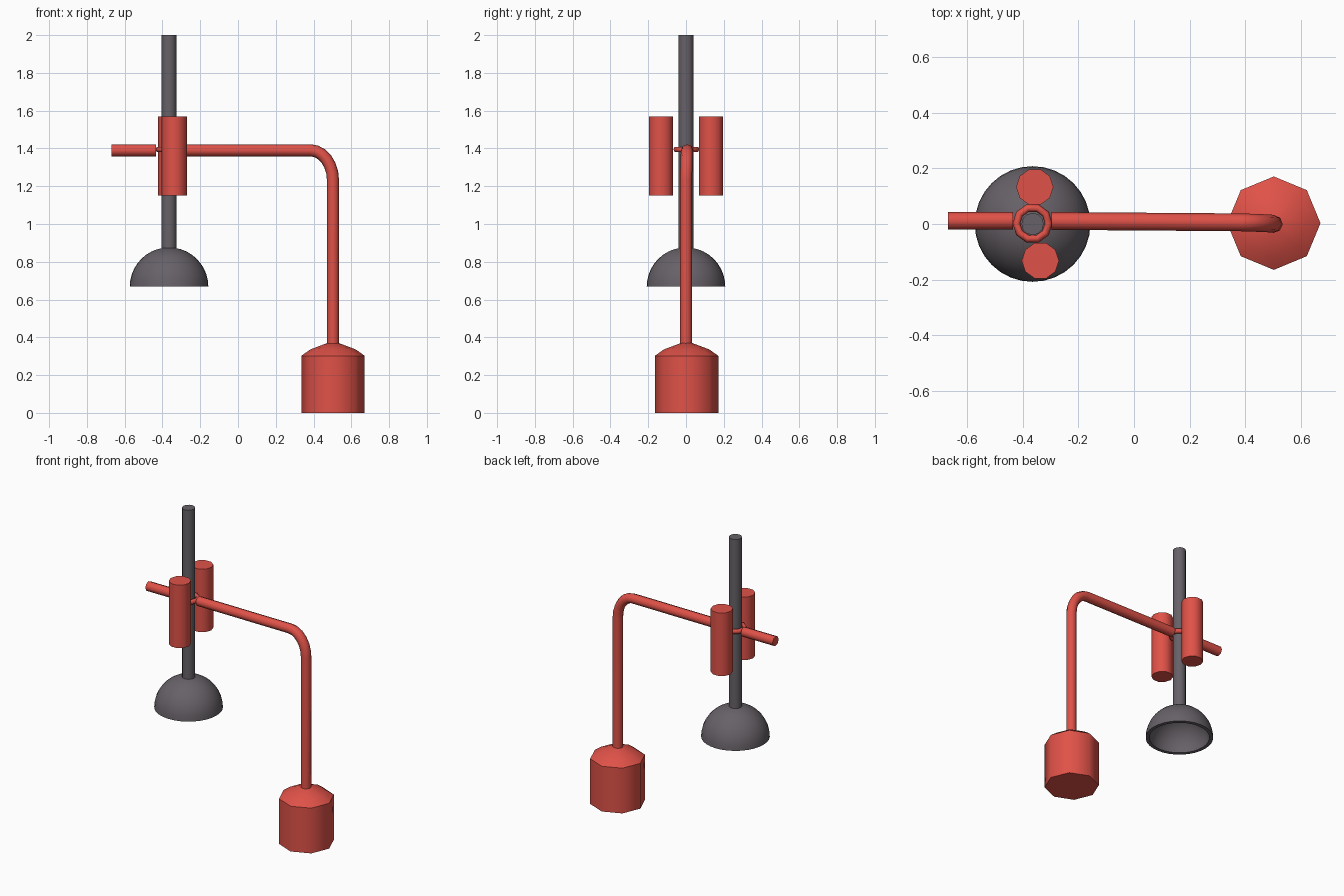
import bpy, bmesh, math

cube = bpy.data.objects.get("Cube")
if cube:
    bpy.data.objects.remove(cube, do_unlink=True)


def material(name, rgb):
    m = bpy.data.materials.new(name)
    m.use_nodes = True
    color = (*rgb, 1)
    m.diffuse_color = color
    bsdf = next(n for n in m.node_tree.nodes if n.type == 'BSDF_PRINCIPLED')
    bsdf.inputs["Base Color"].default_value = color
    return m


RED = material("red", (0.74, 0.084, 0.065))
GREY = material("dark grey", (0.135, 0.12, 0.137))


def select_only(obj):
    bpy.ops.object.select_all(action='DESELECT')
    obj.select_set(True)
    bpy.context.view_layer.objects.active = obj


def finish(obj, name, mat, angle=50):
    obj.name = obj.data.name = name
    obj.data.materials.append(mat)
    select_only(obj)
    bpy.ops.object.shade_smooth_by_angle(angle=math.radians(angle))


def lathe(name, profile, sides, center, mat, closed=False, angle=50):
    """Spin (radius, height) points around a vertical axis; open profiles get caps."""
    bm = bmesh.new()
    rings = []
    for r, z in profile:
        if r < 1e-5:
            rings.append([bm.verts.new((0, 0, z))] * sides)
        else:
            rings.append([bm.verts.new((r * math.cos(2 * math.pi * i / sides),
                                        r * math.sin(2 * math.pi * i / sides), z))
                          for i in range(sides)])
    pairs = list(zip(rings, rings[1:]))
    if closed:
        pairs.append((rings[-1], rings[0]))
    for a, b in pairs:
        for i in range(sides):
            j = (i + 1) % sides
            corners = list(dict.fromkeys((a[i], a[j], b[j], b[i])))
            if len(corners) > 2:
                bm.faces.new(corners)
    if not closed:
        bm.faces.new(rings[0])
        bm.faces.new(rings[-1])
    bmesh.ops.recalc_face_normals(bm, faces=bm.faces)
    me = bpy.data.meshes.new(name)
    bm.to_mesh(me)
    bm.free()
    obj = bpy.data.objects.new(name, me)
    obj.location = center
    bpy.context.collection.objects.link(obj)
    finish(obj, name, mat, angle)


def tube(name, points, radius, mat):
    """Capped round bar along a path."""
    cu = bpy.data.curves.new(name, 'CURVE')
    cu.dimensions = '3D'
    cu.bevel_depth = radius
    cu.bevel_resolution = 2
    cu.use_fill_caps = True
    sp = cu.splines.new('POLY')
    sp.points.add(len(points) - 1)
    for p, co in zip(sp.points, points):
        p.co = (*co, 1)
    obj = bpy.data.objects.new(name, cu)
    bpy.context.collection.objects.link(obj)
    select_only(obj)
    bpy.ops.object.convert(target='MESH')
    finish(bpy.context.object, name, mat)


POLE_X = -0.365
ARM_Z = 1.39

# Grey pole and hollow dome
lathe("pole", [(0.04, 0.86), (0.04, 2.0)], 12, (POLE_X, 0, 0), GREY)
R_OUT, R_IN, STEPS = 0.208, 0.185, 10
quarter = [math.pi / 2 * i / STEPS for i in range(STEPS + 1)]
outer = [(R_OUT * math.cos(a), R_OUT * math.sin(a)) for a in quarter]
inner = [(R_IN * math.cos(a), R_IN * math.sin(a)) for a in reversed(quarter)]
lathe("dome", outer + inner, 32, (POLE_X, 0, 0.668), GREY, closed=True)

# Collar around the pole
collar = [(0.058 + 0.014 * math.cos(math.pi * k / 3), 0.016 * math.sin(math.pi * k / 3))
          for k in range(6)]
lathe("collar", collar, 10, (POLE_X, 0.002, ARM_Z + 0.005), RED, closed=True, angle=70)

# Two upright cylinders beside the collar
for name, x, y in (("front_cylinder", -0.337, -0.132), ("back_cylinder", -0.357, 0.133)):
    lathe(name, [(0.067, 1.15), (0.067, 1.57)], 10, (x, y, 0), RED)

# Short bar, and long arm bending down into the post
tube("short_bar", [(-0.67, 0.012, ARM_Z), (-0.435, 0.012, ARM_Z)], 0.032, RED)
POST_X, BEND_X, BEND_Z = 0.503, 0.12, 0.16
path = [(-0.297, 0.011, ARM_Z)]
for i in range(7):
    a = math.pi / 2 * i / 6
    path.append((POST_X - BEND_X * (1 - math.sin(a)), 0.006 * (1 - i / 6),
                 ARM_Z - BEND_Z * (1 - math.cos(a))))
path.append((POST_X, 0, 0.34))
tube("arm_and_post", path, 0.032, RED)

# Eight-sided weight with sloped top
lathe("base_weight", [(0.168, 0), (0.168, 0.302), (0.12, 0.336), (0.03, 0.37)],
      8, (POST_X, 0.003, 0), RED)
